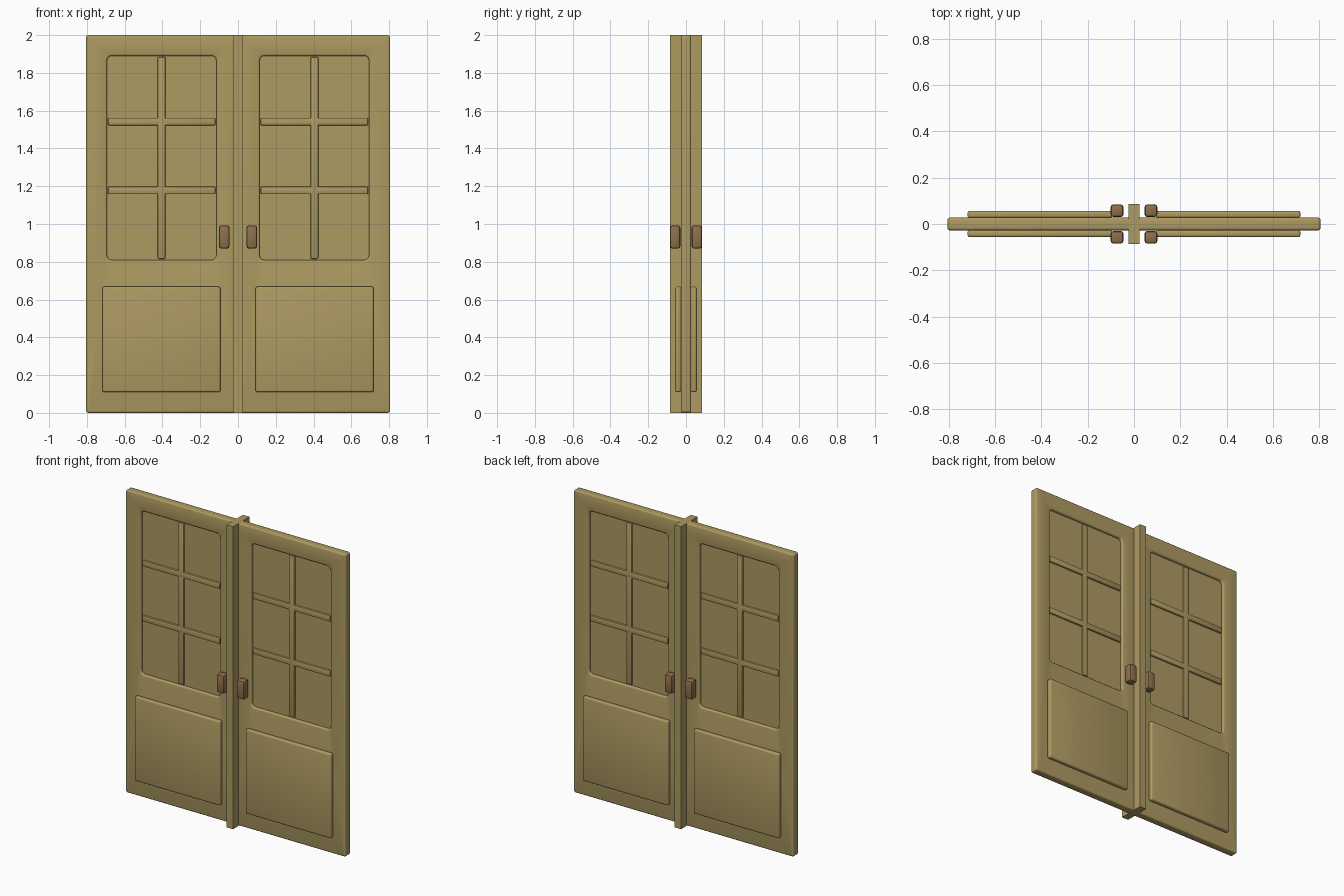
import bpy, bmesh, math

cube = bpy.data.objects.get("Cube")
if cube:
    bpy.data.objects.remove(cube, do_unlink=True)


def make_material(name, color):
    mat = bpy.data.materials.new(name)
    mat.use_nodes = True
    mat.diffuse_color = color
    mat.node_tree.nodes["Principled BSDF"].inputs["Base Color"].default_value = color
    return mat


wood = make_material("tan wood", (0.42, 0.325, 0.122, 1))
handle_brown = make_material("handle brown", (0.27, 0.16, 0.07, 1))


def finish(name, bm, mat):
    bmesh.ops.recalc_face_normals(bm, faces=bm.faces)
    mesh = bpy.data.meshes.new(name)
    bm.to_mesh(mesh)
    bm.free()
    mesh.materials.append(mat)
    mesh.shade_smooth()
    mesh.set_sharp_from_angle(angle=math.radians(35))
    obj = bpy.data.objects.new(name, mesh)
    bpy.context.collection.objects.link(obj)
    return obj


def box(name, xs, ys, zs, mat, bevel=0, segments=2):
    """Box between coordinate pairs, with optional rounded edges."""
    bm = bmesh.new()
    bmesh.ops.create_cube(bm, size=1)
    for v in bm.verts:
        for axis, (lo, hi) in enumerate((xs, ys, zs)):
            v.co[axis] = (lo + hi) / 2 + v.co[axis] * (hi - lo)
    if bevel:
        bmesh.ops.bevel(bm, geom=bm.edges[:], offset=bevel, segments=segments,
                        profile=0.5, affect='EDGES')
    return finish(name, bm, mat)


def rounded_rect(xs, zs, radius, inset, steps=5):
    """Corner-rounded outline points, shrunk inwards by inset."""
    points = []
    r = max(radius - inset, 0.002)
    corners = ((1, 1), (0, 1), (0, 0), (1, 0))
    for k, (i, j) in enumerate(corners):
        cx = xs[i] + (1 - 2 * i) * (inset + r)
        cz = zs[j] + (1 - 2 * j) * (inset + r)
        for s in range(steps + 1):
            a = math.pi / 2 * (k + s / steps)
            points.append((cx + r * math.cos(a), cz + r * math.sin(a)))
    return points


def frame(name, outer, opening, half, bevel, mat):
    """Slab with a round-cornered opening, edges rounded inside and out."""
    arc = [math.pi / 2 * s / 3 for s in range(4)]
    rim = [(bevel * (1 - math.cos(a)), half - bevel + bevel * math.sin(a)) for a in arc]
    side = [(d, -y) for d, y in reversed(rim)] + rim
    outlines = [(rounded_rect(*outer, 0.014, d), y) for d, y in side]
    outlines += [(rounded_rect(*opening, 0.025, -d), y) for d, y in reversed(side)]
    bm = bmesh.new()
    rings = [[bm.verts.new((x, y, z)) for x, z in pts] for pts, y in outlines]
    n = len(rings[0])
    for r, ring in enumerate(rings):
        nxt = rings[(r + 1) % len(rings)]
        for i in range(n):
            j = (i + 1) % n
            bm.faces.new((ring[i], ring[j], nxt[j], nxt[i]))
    return finish(name, bm, mat)


def span(a, b, sign):
    return tuple(sorted((a * sign, b * sign)))


# Centre post between the two doors
box("centre_post", (-0.024, 0.024), (-0.086, 0.086), (0, 2), wood)

for side, sx in (("left", 1), ("right", -1)):
    # Door frame and recessed window pane
    frame(side + "_door_frame", (span(0, 0.805, sx), (0, 2)),
          (span(0.115, 0.693, sx), (0.81, 1.89)), 0.027, 0.01, wood)
    box(side + "_window_pane", span(0.1, 0.708, sx), (-0.008, 0.008), (0.795, 1.905), wood)

    # Window bars
    box(side + "_upright_bar", span(0.384, 0.425, sx), (-0.02, 0.02),
        (0.816, 1.884), wood, 0.006)
    for level, z in (("lower", 1.178), ("upper", 1.542)):
        box(f"{side}_{level}_cross_bar", span(0.12, 0.688, sx), (-0.02, 0.02),
            (z - 0.02, z + 0.02), wood, 0.006)

    # Raised panels and handles on both faces
    for face, sy in (("front", -1), ("back", 1)):
        box(f"{side}_{face}_panel", span(0.093, 0.718, sx), span(0.026, 0.057, sy),
            (0.11, 0.668), wood, 0.01, 3)
        box(f"{side}_{face}_handle", span(0.045, 0.101, sx), span(0.03, 0.085, sy),
            (0.87, 0.993), handle_brown, 0.013)
